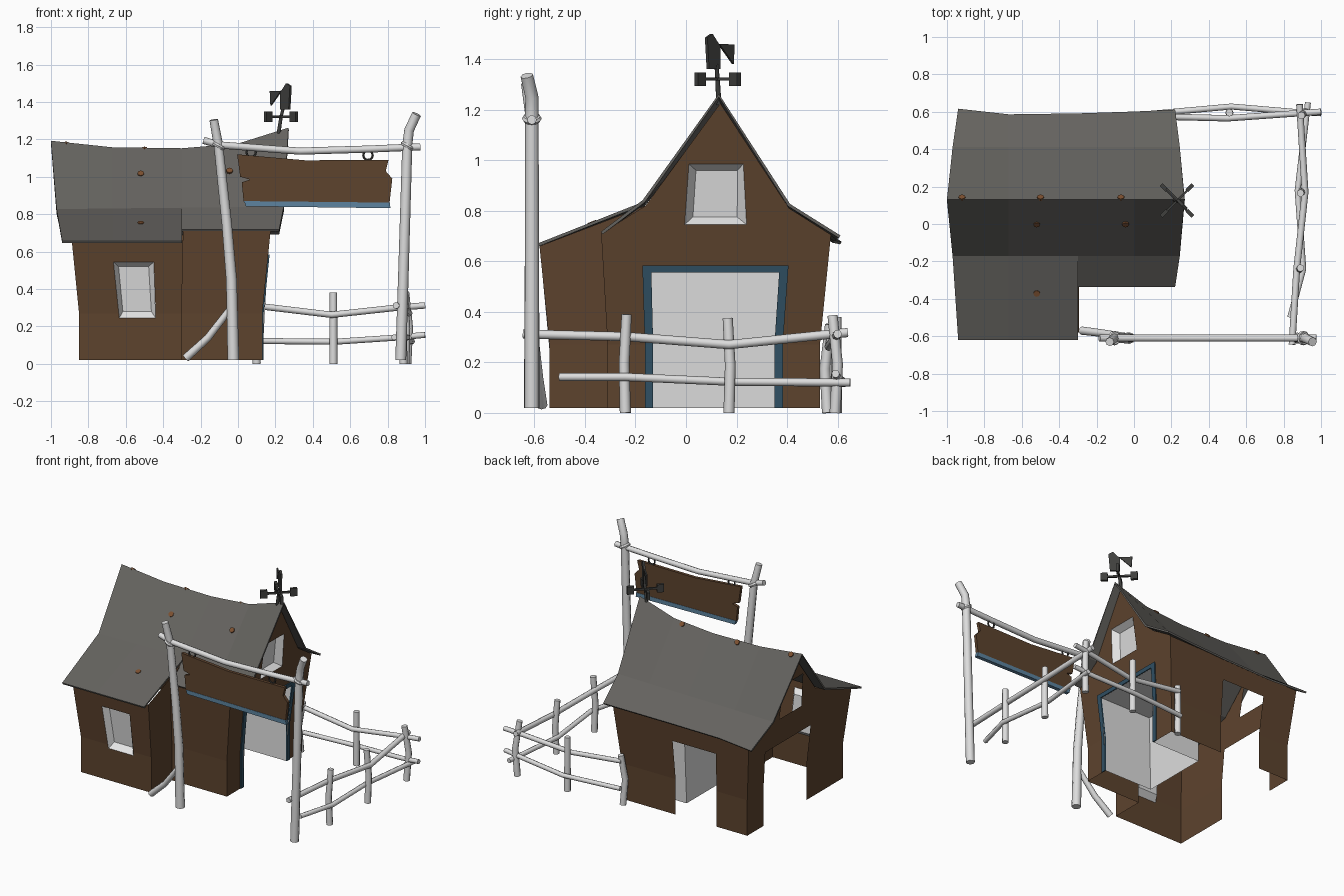
import bpy, bmesh, math
from mathutils import Vector
from mathutils.geometry import tessellate_polygon

if "Cube" in bpy.data.objects:
    bpy.data.objects.remove(bpy.data.objects["Cube"])


def mat(name, *rgb):
    m = bpy.data.materials.new(name)
    m.diffuse_color = (*rgb, 1)
    m.use_nodes = True
    m.node_tree.nodes["Principled BSDF"].inputs["Base Color"].default_value = m.diffuse_color
    return m


BROWN = mat("barn_brown", .11, .056, .027)
ROOF = mat("roof_grey", .13, .125, .115)
WOOD = mat("pale_wood", .72, .72, .72)
PANE = mat("pane_grey", .72, .72, .72)
WHITE = mat("frame_white", 1, 1, 1)
TRIM = mat("door_blue", .03, .08, .125)
SIGNBLUE = mat("sign_blue", .11, .23, .35)
IRON = mat("iron_dark", .05, .05, .047)
RUST = mat("rust", .2, .08, .03)


def warp(v):
    """Flare the house outward above knee height."""
    s = max(0, v[2] - .27) * .1
    return Vector((v[0] + s * (v[0] + .36) / .49, v[1] * (1 + s / .53), v[2]))


def finish(name, bm, material):
    me = bpy.data.meshes.new(name)
    bm.to_mesh(me)
    bm.free()
    ob = bpy.data.objects.new(name, me)
    bpy.context.collection.objects.link(ob)
    me.materials.append(material)
    return ob


def faces(name, polys, material, bend=True):
    bm = bmesh.new()
    for p in polys:
        bm.faces.new([bm.verts.new(warp(v) if bend else v) for v in p])
    bmesh.ops.remove_doubles(bm, verts=bm.verts, dist=.0005)
    return finish(name, bm, material)


def at(axis, pos, u, z):
    return (pos, u, z) if axis == 'x' else (u, pos, z)


def wall(name, axis, pos, out, outline, holes=(), material=BROWN):
    """Flat sheet with holes, cut at knee height, then flared."""
    loops = [outline, *holes]
    pts = [p for l in loops for p in l]
    bm = bmesh.new()
    vs = [bm.verts.new(at(axis, pos, *p)) for p in pts]
    for t in tessellate_polygon([[Vector((u, z, 0)) for u, z in l] for l in loops]):
        f = bm.faces.new([vs[i] for i in t])
        f.normal_update()
        if f.normal['xy'.index(axis)] * out < 0:
            f.normal_flip()
    bmesh.ops.bisect_plane(bm, geom=bm.verts[:] + bm.edges[:] + bm.faces[:],
                           plane_co=(0, 0, .27), plane_no=(0, 0, 1))
    for v in bm.verts:
        v.co = warp(v.co)
    return finish(name, bm, material)


def window(name, axis, pos, out, outer, inner, depth=.04):
    """White sloping reveal around a recessed pane."""
    o = [at(axis, pos, *p) for p in outer]
    i = [at(axis, pos - out * depth, *p) for p in inner]
    faces(name + "_frame", [(o[k], o[(k + 1) % 4], i[(k + 1) % 4], i[k]) for k in range(4)], WHITE)
    faces(name + "_pane", [i if out * (1 if axis == 'x' else -1) > 0 else i[::-1]], PANE)


# --- Barn walls ---
FW_OUT = [(-.635, .245), (-.44, .245), (-.445, .545), (-.65, .545)]
FW_IN = [(-.615, .28), (-.463, .28), (-.472, .52), (-.625, .52)]
GW_OUT = [(-.005, .745), (.22, .745), (.2, .985), (.01, .985)]
GW_IN = [(.025, .775), (.185, .775), (.18, .96), (.035, .96)]
DOOR = [(-.13, .02), (-.13, .555), (.35, .555), (.35, .02)]
wall("right_gable", 'x', .13, 1, [(-.31, .02)] + DOOR + [(.53, .02), (.53, .705), (.37, .81),
     (.115, 1.225), (-.145, .82), (-.31, .71)], [GW_OUT])
wall("left_gable", 'x', -.85, -1, [(-.54, .02)] + DOOR + [(.53, .02), (.53, .68), (.37, .79),
     (.115, 1.165), (-.145, .81), (-.54, .66)], [GW_OUT])
wall("back_wall", 'y', .53, 1, [(-.85, .02), (-.61, .02), (-.61, .55), (-.29, .55), (-.29, .02),
     (.13, .02), (.13, .7), (-.85, .685)])
wall("front_wall", 'y', -.31, -1, [(-.3, .02), (.13, .02), (.13, .71), (-.3, .71)])
wall("wing_front_wall", 'y', -.54, -1, [(-.85, .02), (-.3, .02), (-.3, .66), (-.85, .66)], [FW_OUT])
wall("wing_side_wall", 'x', -.3, 1, [(-.54, .02), (-.31, .02), (-.31, .71), (-.145, .82), (-.54, .66)])
window("wing_window", 'y', -.54, -1, FW_OUT, FW_IN)
window("gable_window", 'x', .13, 1, GW_OUT, GW_IN)

# --- Right doorway: pale alcove and blue surround ---
a, b, lo, hi, xi, xo = -.13, .35, .02, .555, -.25, .13
faces("door_alcove", [
    [(xi, a, lo), (xi, b, lo), (xi, b, hi), (xi, a, hi)],
    [(xi, a, lo), (xi, a, hi), (xo, a, hi), (xo, a, lo)],
    [(xi, b, lo), (xo, b, lo), (xo, b, hi), (xi, b, hi)],
    [(xi, a, hi), (xi, b, hi), (xo, b, hi), (xo, a, hi)]], PANE)
trim = wall("door_surround", 'x', .137, 1, [(a - .033, lo), (a - .033, .583), (b + .033, .583), (b + .033, lo),
            (b, lo), (b, hi), (a, hi), (a, lo)], material=TRIM)
sol = trim.modifiers.new("thickness", 'SOLIDIFY')
sol.thickness = .008

# --- Sagging roof: columns along x, rows from back eave to front eave ---
RIDGE = [(-1, 1.19), (-.67, 1.155), (-.3, 1.15), (0, 1.175), (.27, 1.26)]
BACK_Y = [.615, .585, .59, .6, .61]


def roof_col(i, front_y, front_z):
    x, zr = RIDGE[i]
    t = i / 4
    pull = {0: .03, 4: -.025}.get(i, 0)       # ends taper in toward the eaves
    return [(x + 2 * pull, BACK_Y[i], .675 + .025 * t), (x + pull, .41, .81 + .015 * t), (x, .13, zr),
            (x + pull, -.17, .825 + .015 * t), (x + 2 * pull, front_y, front_z)]


polys = []
for i in range(4):
    fy, fz = (-.62, .655) if i < 2 else (-.335, .715)
    A, B = roof_col(i, fy, fz), roof_col(i + 1, fy, fz)
    polys += [(A[k], A[k + 1], B[k + 1], B[k]) for k in range(4)]
roof = faces("roof", polys, ROOF, bend=False)
bm = bmesh.new()
bm.from_mesh(roof.data)
for f in bm.faces:
    f.normal_update()
    if f.normal.z < 0:
        f.normal_flip()
bm.to_mesh(roof.data)
bm.free()
sol = roof.modifiers.new("thickness", 'SOLIDIFY')
sol.thickness = .012
sol.offset = -.6

# --- Rusty nail heads on the roof ---
for n, (x, y, z, ny) in enumerate([(-.52, 0, 1.015, -1.07), (-.045, 0, 1.03, -1.07), (-.52, -.37, .75, -.4),
                                   (-.92, .14, 1.17, 1.1), (-.5, .14, 1.143, 1.1), (-.07, .14, 1.157, 1.1)]):
    bpy.ops.mesh.primitive_cylinder_add(vertices=8, radius=.018, depth=.016, location=(x, y, z),
                                        rotation=(-math.atan(ny), 0, 0))
    ob = bpy.context.object
    ob.name = f"roof_nail_{n + 1}"
    ob.data.materials.append(RUST)


def pole(name, pts, r0, r1=None, material=WOOD):
    """Crooked round pole through a few points."""
    cu = bpy.data.curves.new(name, 'CURVE')
    cu.dimensions = '3D'
    cu.bevel_depth = 1
    cu.bevel_resolution = 2
    cu.use_fill_caps = True
    sp = cu.splines.new('POLY')
    sp.points.add(len(pts) - 1)
    for k, p in enumerate(pts):
        sp.points[k].co = (*p, 1)
        sp.points[k].radius = r0 + ((r1 or r0) - r0) * k / (len(pts) - 1)
    ob = bpy.data.objects.new(name, cu)
    bpy.context.collection.objects.link(ob)
    bpy.ops.object.select_all(action='DESELECT')
    ob.select_set(True)
    bpy.context.view_layer.objects.active = ob
    bpy.ops.object.convert(target='MESH')
    ob = bpy.context.object
    ob.data.materials.clear()
    ob.data.materials.append(material)
    bpy.ops.object.shade_smooth_by_angle(angle=math.radians(50))


def ring(name, loc, rot, R, r, material):
    bpy.ops.mesh.primitive_torus_add(major_segments=12, minor_segments=6, location=loc, rotation=rot,
                                     major_radius=R, minor_radius=r)
    bpy.context.object.name = name
    bpy.context.object.data.materials.append(material)


def prism(name, pts, origin, angle, thick, material):
    """Upright plate: outline in (along, z), turned about z by angle."""
    d = Vector((math.cos(angle), math.sin(angle), 0))
    n = Vector((-d.y, d.x, 0)) * thick / 2
    bm = bmesh.new()
    o = Vector(origin)
    f, g = ([bm.verts.new(o + d * u + Vector((0, 0, z)) + n * s) for u, z in pts] for s in (-1, 1))
    bm.faces.new(f)
    bm.faces.new(g[::-1])
    for k in range(len(pts)):
        j = (k + 1) % len(pts)
        bm.faces.new((f[j], f[k], g[k], g[j]))
    bmesh.ops.recalc_face_normals(bm, faces=bm.faces)
    return finish(name, bm, material)


# --- Gate with hanging board ---
Y = -.61
pole("gate_post_left", [(-.025, Y, .02), (-.035, Y, .45), (-.06, Y, .75), (-.105, Y, 1.17), (-.13, -.63, 1.305)], .031, .023)
pole("gate_post_right", [(.87, Y, .02), (.885, Y, .5), (.905, Y, 1.17), (.915, Y, 1.25), (.955, -.63, 1.335)], .029, .025)
pole("gate_beam", [(-.185, Y, 1.195), (-.1, Y, 1.17), (.33, Y, 1.137), (.7, Y, 1.148), (.975, Y, 1.16)], .019)
pole("gate_brace", [(-.28, -.57, .03), (-.16, -.585, .14), (-.045, -.6, .29)], .022, .018)
for side, x in (("left", -.105), ("right", .905)):
    ring(f"lashing_{side}", (x, Y, 1.165), (0, .5, 0), .027, .012, WOOD)
prism("sign_board", [(.03, .868), (.81, .86), (.825, .99), (.79, 1.03), (.805, 1.09), (.36, 1.088), (-.005, 1.12),
      (.012, 1.0), (.065, .985), (.02, .97)], (0, Y - .005, 0), 0, .022, BROWN)
prism("sign_board_edge", [(.042, .842), (.815, .832), (.812, .862), (.032, .87)], (0, Y - .005, 0), 0, .026, SIGNBLUE)
for n, (x, z) in enumerate([(.07, 1.13), (.695, 1.115)]):
    ring(f"sign_hook_{n + 1}", (x, Y, z), (math.pi / 2, 0, 0), .025, .006, IRON)

# --- Fence ---
for n, (x, y, h, lean) in enumerate([(.1, .56, .35, .01), (.51, .595, .38, .0), (.905, .59, .385, -.01),
                                     (.885, -.24, .39, .005), (.895, .17, .375, -.005)]):
    pole(f"fence_post_{n + 1}", [(x, y, 0), (x - lean, y - lean, h * .5), (x + lean, y + lean, h)], .022, .02)
pole("back_rail_upper", [(.1, .575, .31), (.5, .565, .262), (.85, .59, .3), (1, .6, .312)], .017)
pole("back_rail_lower", [(.1, .59, .122), (.52, .628, .118), (.85, .6, .14), (1, .592, .155)], .016)
pole("side_rail_upper", [(.845, -.645, .312), (.87, -.24, .302), (.915, .17, .27), (.885, .64, .318)], .018)
pole("side_rail_lower", [(.835, -.5, .142), (.905, -.24, .142), (.875, .18, .123), (.93, .65, .12)], .016)

# --- Weathervane ---
C = Vector((.23, .125, 0))
pole("vane_rod", [(.215, .13, 1.22), (.23, .125, 1.32), (.245, .12, 1.38)], .011, .008, IRON)
for k in range(4):
    ang = math.pi / 4 + k * math.pi / 2
    prism(f"vane_arm_{k + 1}", [(0, 1.315), (.08, 1.315), (.08, 1.328), (0, 1.328)], C, ang, .012, IRON)
    prism(f"vane_weight_{k + 1}", [(.075, 1.293), (.12, 1.293), (.12, 1.348), (.075, 1.348)], C, ang, .02, IRON)
prism("vane_blade", [(.014, 1.36), (-.05, 1.36), (-.06, 1.485), (-.03, 1.5), (.014, 1.45)],
      (.24, .122, 0), math.radians(135), .014, IRON)
prism("vane_tail", [(.01, 1.46), (.09, 1.38), (.095, 1.458)], (.24, .122, 0), math.radians(135), .01, IRON)
